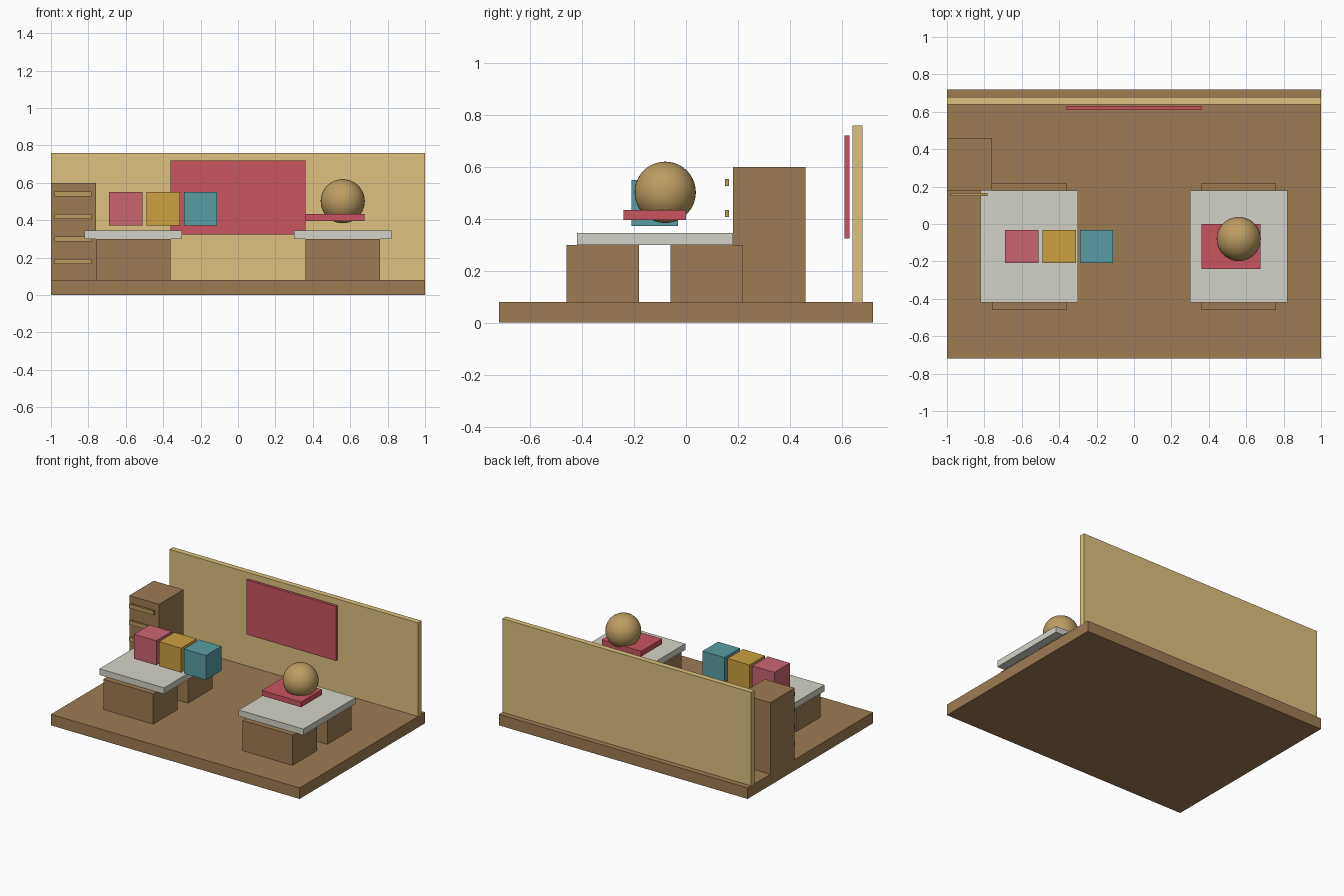
import bpy

if "Cube" in bpy.data.objects:
    bpy.data.objects.remove(bpy.data.objects["Cube"])

def material(name, rgb):
    m = bpy.data.materials.new(name)
    m.diffuse_color = (*rgb, 1)
    m.use_nodes = True
    m.node_tree.nodes["Principled BSDF"].inputs["Base Color"].default_value = m.diffuse_color
    return m

WOOD = material("wood", (0.34, 0.20, 0.09))
BRASS = material("tan", (0.50, 0.34, 0.12))
WALL = material("wall_cream", (0.72, 0.54, 0.21))
RED = material("red", (0.58, 0.09, 0.12))
PINK = material("pink", (0.60, 0.13, 0.17))
GOLD = material("gold", (0.60, 0.35, 0.05))
TEAL = material("teal", (0.10, 0.34, 0.37))
TOP = material("pale_grey", (0.65, 0.65, 0.58))

def box(name, x, y, z, mat):
    """Box from (min, max) ranges on each axis."""
    bpy.ops.mesh.primitive_cube_add(size=1)
    o = bpy.context.object
    o.name = name
    for v in o.data.vertices:
        v.co = [r[0] if c < 0 else r[1] for c, r in zip(v.co, (x, y, z))]
    o.data.materials.append(mat)
    return o

# Floor, back wall and board
box("floor", (-1, 1), (-0.72, 0.72), (0, 0.08), WOOD)
box("back_wall", (-1, 1), (0.64, 0.68), (0.08, 0.76), WALL)
box("wall_board", (-0.36, 0.36), (0.61, 0.63), (0.324, 0.72), RED)

# Two tables, each on a pair of block legs
for side, cx in (("left", -0.56), ("right", 0.56)):
    box(side + "_table_top", (cx - 0.26, cx + 0.26), (-0.42, 0.18), (0.30, 0.345), TOP)
    for pos, y in (("front", -0.46), ("back", -0.06)):
        box(f"{side}_{pos}_leg", (cx - 0.20, cx + 0.20), (y, y + 0.28), (0.08, 0.30), WOOD)

# Cabinet with four drawer handles
box("cabinet", (-1, -0.76), (0.18, 0.46), (0.08, 0.60), WOOD)
for i in range(4):
    z = 0.18 + 0.12 * i
    box(f"drawer_handle_{i + 1}", (-0.98, -0.784), (0.15, 0.165),
        (z - 0.014, z + 0.014), BRASS)

# Row of coloured blocks
for cx, name, mat in ((-0.60, "pink", PINK), (-0.40, "gold", GOLD), (-0.20, "teal", TEAL)):
    box(name + "_block", (cx - 0.089, cx + 0.089), (-0.209, -0.031), (0.372, 0.55), mat)

# Red stand and ball
box("ball_stand", (0.36, 0.676), (-0.24, 0), (0.396, 0.434), RED)
bpy.ops.mesh.primitive_uv_sphere_add(segments=40, ring_count=20, radius=0.118,
                                     location=(0.56, -0.08, 0.502))
ball = bpy.context.object
ball.name = "ball"
ball.data.materials.append(BRASS)
bpy.ops.object.shade_smooth()
